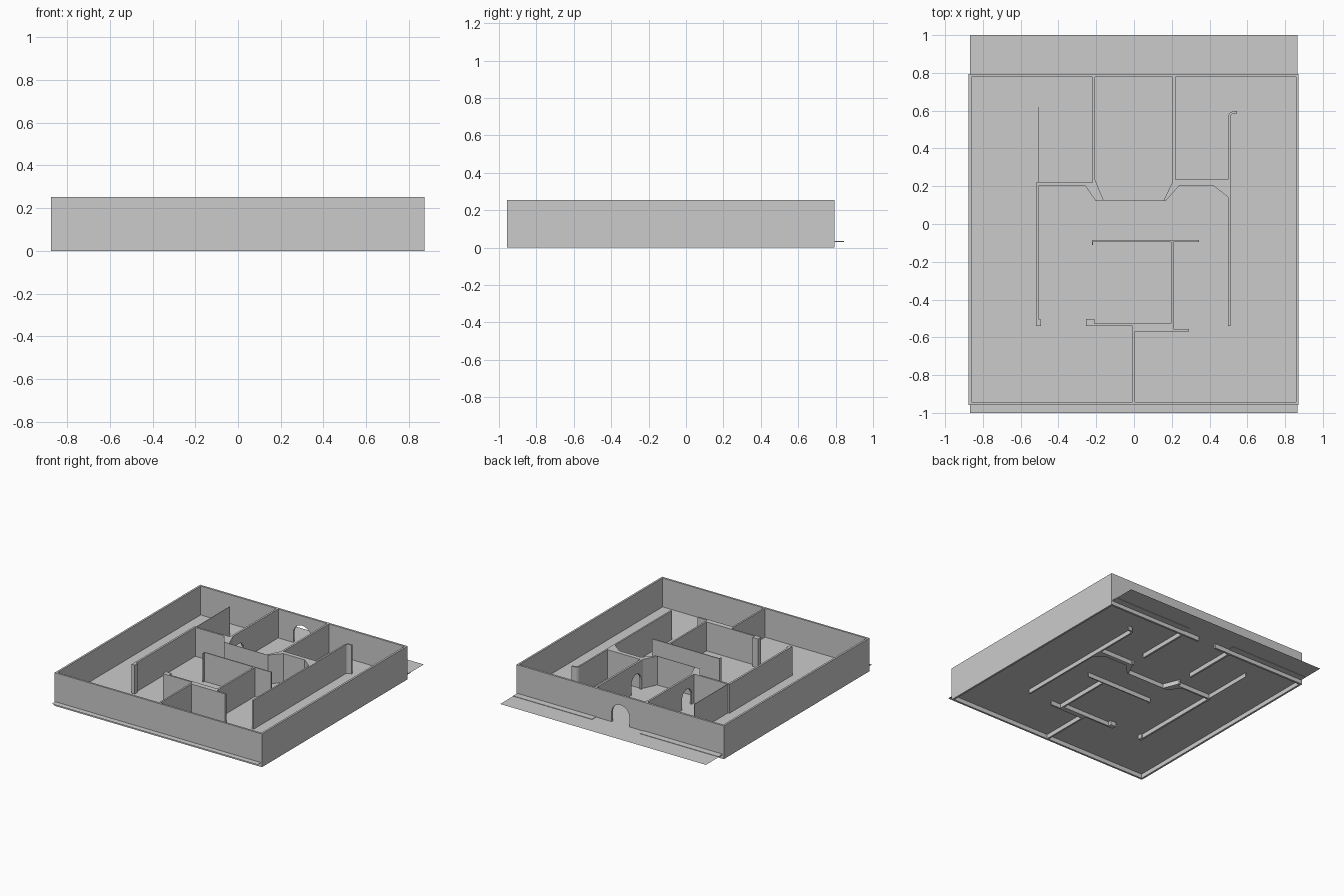
import bpy, bmesh, math
from mathutils import Vector

if "Cube" in bpy.data.objects:
    bpy.data.objects.remove(bpy.data.objects["Cube"])

H = 0.253        # wall height
FLOOR = 0.033    # floor level


def prism(name, pts, extrude):
    """Extrude a flat 3D outline along a vector into a closed solid."""
    bm = bmesh.new()
    face = bm.faces.new([bm.verts.new(p) for p in pts])
    ext = bmesh.ops.extrude_face_region(bm, geom=[face], use_keep_orig=True)
    moved = [g for g in ext["geom"] if isinstance(g, bmesh.types.BMVert)]
    bmesh.ops.translate(bm, verts=moved, vec=Vector(extrude))
    bmesh.ops.recalc_face_normals(bm, faces=bm.faces)
    me = bpy.data.meshes.new(name)
    bm.to_mesh(me)
    bm.free()
    ob = bpy.data.objects.new(name, me)
    bpy.context.collection.objects.link(ob)
    return ob


def plan_wall(name, pts, z0=0.0, z1=H):
    return prism(name, [(x, y, z0) for x, y in pts], (0, 0, z1 - z0))


def box_wall(name, x0, x1, y0, y1, z0=0.0, z1=H):
    return plan_wall(name, [(x0, y0), (x1, y0), (x1, y1), (x0, y1)], z0, z1)


def arch_profile(a0, a1, centre, half, top, steps=12):
    """Wall elevation with a round-topped doorway cut up from the bottom."""
    pts = [(a0, 0), (a0, H), (a1, H), (a1, 0), (centre + half, 0)]
    for i in range(steps + 1):
        t = math.pi * i / steps
        pts.append((centre + half * math.cos(t), top - half + half * math.sin(t)))
    return pts + [(centre - half, 0)]


# Floor sheet
me = bpy.data.meshes.new("floor")
me.from_pydata([(-0.868, -1, FLOOR), (0.865, -1, FLOOR), (0.865, 1, FLOOR), (-0.868, 1, FLOOR)],
               [], [(0, 1, 2, 3)])
bpy.context.collection.objects.link(bpy.data.objects.new("floor", me))

# Outer walls, the rear one with the arched entrance
box_wall("front_wall", -0.875, 0.872, -0.957, -0.942)
box_wall("left_wall", -0.875, -0.860, -0.942, 0.779)
box_wall("right_wall", 0.857, 0.872, -0.942, 0.779)
prism("rear_wall", [(x, 0.779, z) for x, z in arch_profile(-0.875, 0.872, -0.005, 0.075, 0.18)],
      (0, 0.016, 0))

# Low strips outside the rear wall
for side, x0, x1 in (("left", -0.865, -0.2), ("right", 0.2, 0.865)):
    box_wall("rear_strip_" + side, x0, x1, 0.795, 0.845, 0.03, 0.036)

# Rear room partitions with arched doorways
for side, x in (("left", -0.221), ("right", 0.205)):
    prism("rear_partition_" + side,
          [(x, y, z) for y, z in arch_profile(0.225, 0.779, 0.305, 0.058, 0.17)], (0.015, 0, 0))

# Bay between the rear rooms
plan_wall("bay_left", [(-0.518, 0.205), (-0.26, 0.205), (-0.203, 0.122), (-0.16, 0.122),
                       (-0.206, 0.235), (-0.221, 0.235), (-0.221, 0.219), (-0.518, 0.219)])
plan_wall("bay_right", [(0.155, 0.122), (0.168, 0.122), (0.24, 0.203), (0.42, 0.203),
                        (0.498, 0.142), (0.498, 0.235), (0.21, 0.235)])
box_wall("bay_middle", -0.16, 0.155, 0.121, 0.124)

# Left corridor wall, its end post and thin extension
box_wall("left_corridor_wall", -0.518, -0.503, -0.54, 0.205)
box_wall("left_corridor_post", -0.503, -0.492, -0.54, -0.505)
box_wall("left_thin_wall", -0.506, -0.503, 0.219, 0.62)

# Right corridor wall with a curved end
outer, inner = [], []
for i in range(6):
    t = math.pi - i * math.pi / 10
    outer.append((0.53 + 0.032 * math.cos(t), 0.565 + 0.032 * math.sin(t)))
    inner.append((0.53 + 0.02 * math.cos(t), 0.565 + 0.02 * math.sin(t)))
plan_wall("right_corridor_wall", [(0.510, -0.54), (0.498, -0.54)] + outer
          + [(0.546, 0.597), (0.546, 0.585)] + inner[::-1])

# Central room
box_wall("centre_thin_wall", -0.222, 0.345, -0.094, -0.086)
box_wall("centre_thin_wall_end", -0.222, -0.216, -0.11, -0.094)
box_wall("centre_side_wall", 0.197, 0.210, -0.528, -0.094)
plan_wall("centre_front_wall", [(-0.255, -0.54), (0.0, -0.54), (0.0, -0.568), (0.29, -0.568),
                                (0.29, -0.555), (0.210, -0.555), (0.210, -0.528),
                                (-0.21, -0.528), (-0.21, -0.503), (-0.255, -0.503)])
box_wall("front_partition", -0.007, 0.006, -0.942, -0.54)
